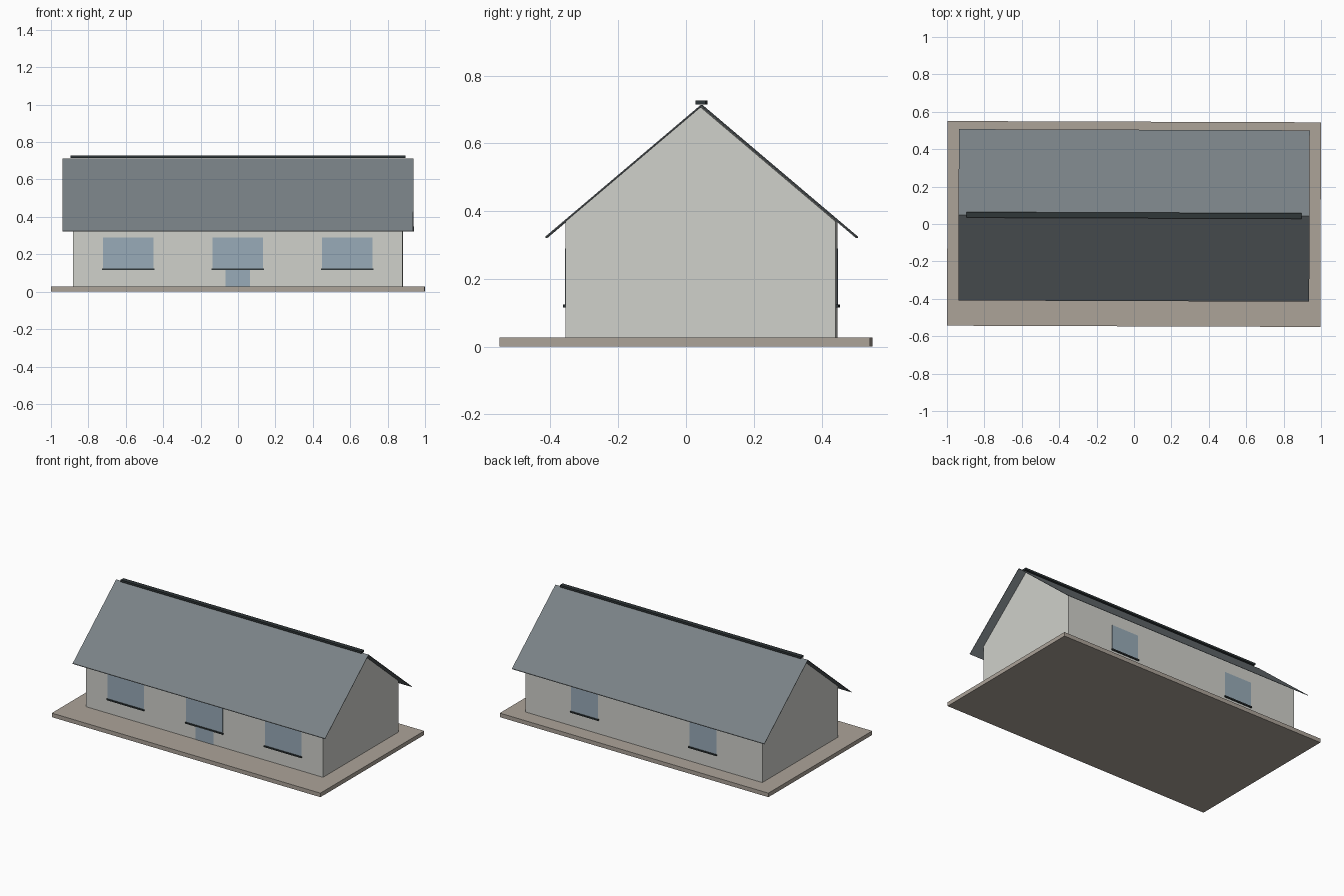
import bpy, bmesh, math

cube = bpy.data.objects.get("Cube")
if cube:
    bpy.data.objects.remove(cube)

TURN = math.radians(-0.2)   # the house sits very slightly turned
FRONT, BACK, RIDGE = -0.352, 0.444, 0.046
BASE = 0.027
PEAK, EAVES = 0.713, 0.325
OVERHANG = 0.458            # ridge to eaves, measured flat
SLOPE = (PEAK - EAVES) / OVERHANG


def material(name, rgb):
    linear = [((c / 255 + 0.055) / 1.055) ** 2.4 for c in rgb] + [1]
    mat = bpy.data.materials.new(name)
    mat.use_nodes = True
    mat.diffuse_color = linear
    mat.node_tree.nodes["Principled BSDF"].inputs["Base Color"].default_value = linear
    return mat


stone = material("warm stone", (172, 163, 153))
plaster = material("pale plaster", (208, 209, 203))
slate = material("slate grey", (122, 130, 134))
glass = material("blue glass", (153, 171, 184))
trim = material("dark trim", (48, 55, 57))


def extrude_profile(name, profile, half_length, mat, centre=0):
    """Sweep a closed (y, z) profile along x."""
    bm = bmesh.new()
    face = bm.faces.new([bm.verts.new((centre - half_length, y, z)) for y, z in profile])
    grown = bmesh.ops.extrude_face_region(bm, geom=[face])["geom"]
    moved = [v for v in grown if isinstance(v, bmesh.types.BMVert)]
    bmesh.ops.translate(bm, verts=moved, vec=(2 * half_length, 0, 0))
    bmesh.ops.recalc_face_normals(bm, faces=bm.faces)
    mesh = bpy.data.meshes.new(name)
    bm.to_mesh(mesh)
    bm.free()
    mesh.materials.append(mat)
    obj = bpy.data.objects.new(name, mesh)
    obj.rotation_euler.z = TURN
    bpy.context.collection.objects.link(obj)
    return obj


def box(name, centre, width, y0, y1, z0, z1, mat):
    return extrude_profile(name, [(y0, z0), (y1, z0), (y1, z1), (y0, z1)],
                           width / 2, mat, centre)


# Ground slab
box("ground_slab", 0, 1.996, -0.547, 0.547, 0, BASE, stone)

# Walls with gable ends, just below the roof
under = PEAK - 0.006
wall_top = under - (RIDGE - FRONT) * SLOPE
extrude_profile("walls", [(FRONT, BASE), (BACK, BASE), (BACK, wall_top),
                          (RIDGE, under), (FRONT, wall_top)], 0.88, plaster)

# Thin pitched roof
thick = 0.004
extrude_profile("roof", [(RIDGE - OVERHANG, EAVES), (RIDGE, PEAK),
                         (RIDGE + OVERHANG, EAVES), (RIDGE + OVERHANG, EAVES - thick),
                         (RIDGE, PEAK - thick), (RIDGE - OVERHANG, EAVES - thick)],
                0.938, slate)

# Ridge cap
box("ridge_cap", 0, 1.79, RIDGE - 0.015, RIDGE + 0.015, PEAK + 0.001, 0.727, trim)


# Windows, each with a sill
def window(name, centre, width, wall_y, out):
    box(name, centre, width, wall_y, wall_y + out * 0.002, 0.12, 0.29, glass)
    box(name + "_sill", centre, width + 0.01, wall_y, wall_y + out * 0.008,
        0.116, 0.125, trim)


for label, x in (("right", -0.585), ("middle", 0), ("left", 0.585)):
    window("front_window_" + label, x, 0.27, FRONT, -1)
for label, x in (("right", -0.44), ("left", 0.44)):
    window("back_window_" + label, x, 0.2, BACK, 1)

# Front door below the middle window
box("front_door", 0, 0.133, FRONT - 0.002, FRONT, BASE, 0.12, glass)
